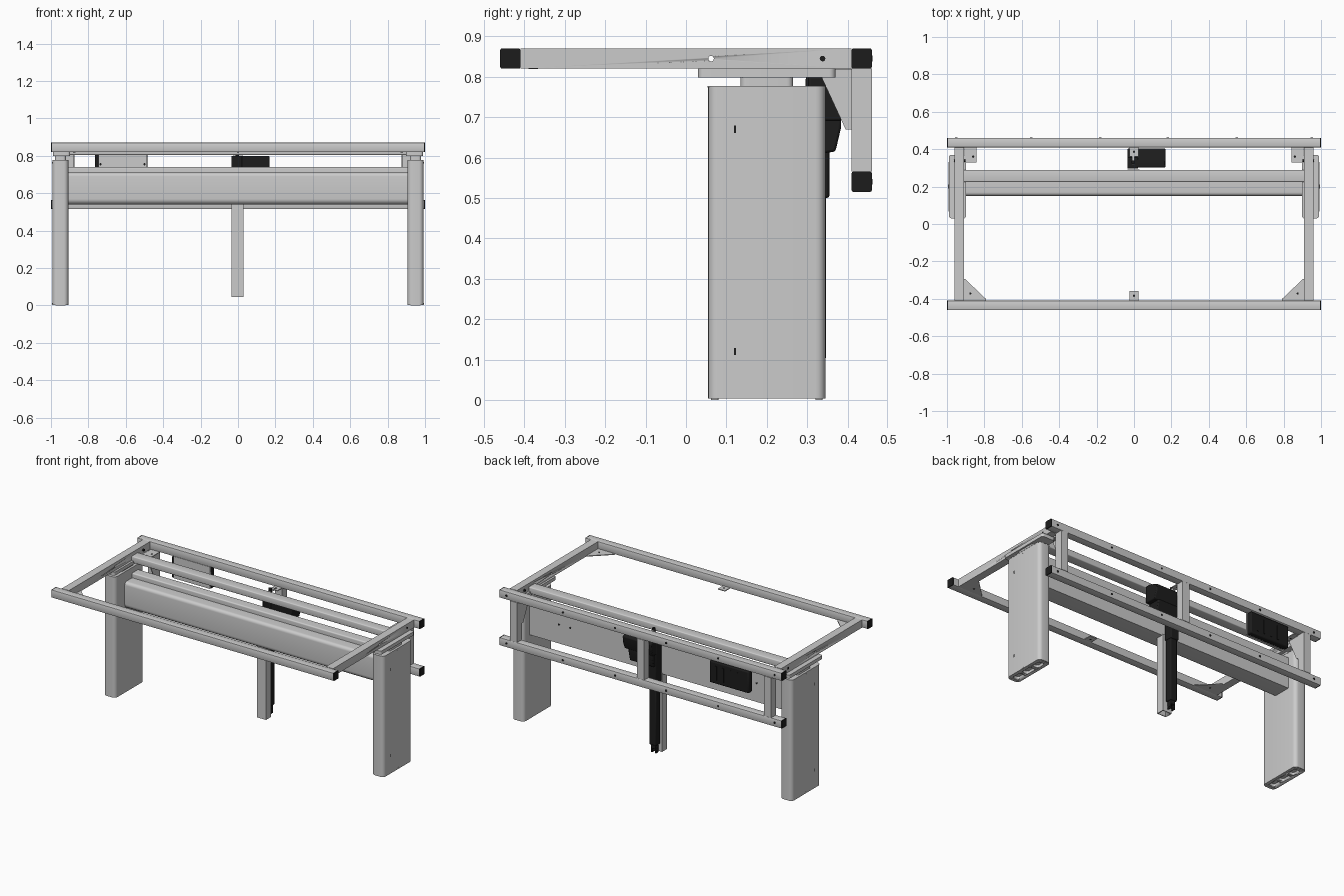
import bpy, bmesh, math
from mathutils import Vector

if "Cube" in bpy.data.objects:
    bpy.data.objects.remove(bpy.data.objects["Cube"])

black = bpy.data.materials.new("black_plastic")
black.diffuse_color = (0.012, 0.012, 0.012, 1)
black.use_nodes = True
black.node_tree.nodes["Principled BSDF"].inputs["Base Color"].default_value = black.diffuse_color


def finish(name, bm, mat=None, bevel=0, segs=2):
    bmesh.ops.recalc_face_normals(bm, faces=bm.faces)
    me = bpy.data.meshes.new(name)
    bm.to_mesh(me)
    bm.free()
    ob = bpy.data.objects.new(name, me)
    bpy.context.collection.objects.link(ob)
    if mat:
        me.materials.append(mat)
    if bevel:
        m = ob.modifiers.new("bevel", 'BEVEL')
        m.width, m.segments, m.limit_method = bevel, segs, 'ANGLE'
    bpy.ops.object.select_all(action='DESELECT')
    ob.select_set(True)
    bpy.context.view_layer.objects.active = ob
    bpy.ops.object.shade_smooth_by_angle(angle=math.radians(35))
    return ob


def prism(name, pts, axis, a, b, mat=None, bevel=0):
    """Extrude a 2D outline along an axis from a to b."""
    def put(p, t):
        return {'X': (t, p[0], p[1]), 'Y': (p[0], t, p[1]), 'Z': (p[0], p[1], t)}[axis]
    bm = bmesh.new()
    f = bm.faces.new([bm.verts.new(put(p, a)) for p in pts])
    ext = bmesh.ops.extrude_face_region(bm, geom=[f])
    d = Vector(put((0, 0), b - a))
    bmesh.ops.translate(bm, vec=d, verts=[v for v in ext['geom'] if isinstance(v, bmesh.types.BMVert)])
    return finish(name, bm, mat, bevel)


def rect(u0, u1, v0, v1, r=0, n=6):
    """Rectangle outline, optionally with rounded corners."""
    if not r:
        return [(u0, v0), (u1, v0), (u1, v1), (u0, v1)]
    pts = []
    for k, (cu, cv) in enumerate([(u1 - r, v1 - r), (u0 + r, v1 - r), (u0 + r, v0 + r), (u1 - r, v0 + r)]):
        for i in range(n + 1):
            t = math.pi / 2 * (k + i / n)
            pts.append((cu + r * math.cos(t), cv + r * math.sin(t)))
    return pts


def box(name, x0, x1, y0, y1, z0, z1, mat=None, bevel=0):
    return prism(name, rect(min(x0, x1), max(x0, x1), y0, y1), 'Z', z0, z1, mat, bevel)


def disc(name, axis, u, v, r, a, b, mat=None):
    pts = [(u + r * math.cos(i * math.pi / 8), v + r * math.sin(i * math.pi / 8)) for i in range(16)]
    return prism(name, pts, axis, a, b, mat)


def cut(ob, cutter):
    m = ob.modifiers.new("cut", 'BOOLEAN')
    m.operation, m.solver, m.object = 'DIFFERENCE', 'EXACT', cutter
    bpy.context.view_layer.objects.active = ob
    bpy.ops.object.modifier_apply(modifier=m.name)
    bpy.data.objects.remove(cutter)


# Long rails of the frame, with black end caps
for name, y, z in [("front_rail", -.46, .82), ("rear_rail", .41, .82), ("lower_rear_rail", .41, .515)]:
    prism(name, rect(y, y + .05, z, z + .05, .004, 2), 'X', -.994, .994)
    for s in (-1, 1):
        prism(name + "_end_cap", rect(y, y + .05, z, z + .05, .004, 2), 'X', s * .994, s, black)
for z in (.845, .54):
    for x in (-.95, -.55, -.18, .18, .55, .95):
        disc("rail_bolt", 'Y', x, z, .007, .459, .4615, black)

for s in (-1, 1):
    # Side rail with a through hole and a dark plug
    rail = prism("side_rail", rect(min(s * .91, s * .96), max(s * .91, s * .96), -.41, .41), 'Z', .82, .87)
    cut(rail, disc("hole_cutter", 'X', .062, .845, .007, s * .85, s * 1.02))
    disc("side_rail_plug", 'X', .338, .845, .007, s * .9, s * .9615, black)

    # Front corner gusset
    prism("corner_gusset", [(s * .91, -.41), (s * .79, -.41), (s * .79, -.402), (s * .902, -.295), (s * .91, -.295)],
          'Z', .82, .825)
    disc("gusset_bolt", 'Z', s * .875, -.372, .006, .819, .8265, black)

    # Rear post and its bracket
    box("rear_post", s * .875, s * .925, .41, .46, .565, .82)
    prism("rear_bracket_web", [(.41, .82), (.335, .82), (.335, .80), (.395, .67), (.41, .67)],
          'X', s * .875, s * .88)
    box("rear_bracket_flange", s * .842, s * .905, .33, .41, .817, .822)
    disc("bracket_bolt", 'Z', s * .86, .36, .006, .816, .8235, black)

    # Telescopic leg: outer column, sliding column, top plate
    xa, xb = sorted((s * .907, s * .992))
    leg = prism("leg_column", rect(xa, xb, .055, .345, .024), 'Z', .003, .773)
    for y0, y1 in ((.085, .145), (.165, .235), (.255, .315)):
        cut(leg, prism("slot_cutter", rect(xa + .022, xb - .022, y0, y1, .012), 'Z', -.01, .02))
    prism("leg_top_collar", rect(xa - .001, xb + .001, .053, .346, .024), 'Z', .773, .777)
    prism("leg_foot_rim_front", rect(xa + .015, xb - .015, .062, .08, .004), 'Z', 0, .004)
    prism("leg_foot_rim_rear", rect(xa + .015, xb - .015, .32, .338, .004), 'Z', 0, .004)
    prism("inner_column", rect(xa + .013, xb - .013, .135, .265, .015), 'Z', .77, .80)
    prism("leg_top_plate", rect(min(s * .897, s * .99), max(s * .897, s * .99), .03, .37, .015), 'Z', .798, .82)
    for z in (.12, .67):
        prism("leg_slit", rect(.119, .124, z - .009, z + .009), 'X', s * .98, s * .9928, black)
    for z in (.01, .763):
        prism("leg_clip", rect(.19, .21, z - .004, z + .004, .003, 3), 'X', s * .98, s * .9935)

# Large cross beam with rounded front and a raised step at the rear
arc = lambda cy, cz, r, a0, a1: [(cy + r * math.cos(math.radians(a0 + (a1 - a0) * i / 6)),
                                  cz + r * math.sin(math.radians(a0 + (a1 - a0) * i / 6))) for i in range(7)]
profile = (arc(.17, .69, .02, 90, 180) + arc(.18, .57, .03, 180, 270)
           + [(.285, .54), (.285, .74)] + arc(.233, .732, .008, 90, 180) + [(.225, .71)])
prism("cross_beam", profile, 'X', -.908, .908)
for x in (-.7, -.62, .62, .7):
    disc("beam_bolt", 'Y', x, .66, .006, .284, .287, black)

# Upper tie bar between the side rails
prism("upper_tie_bar", rect(.225, .29, .805, .847, .006, 3), 'X', -.91, .91)

# Centre rear post, hollow drop post below the beam
box("centre_rear_post", -.025, .025, .41, .46, .565, .82)
drop = box("drop_post", -.035, .03, .24, .292, .045, .545, None)
cut(drop, box("post_cutter", -.03, .025, .245, .287, .02, .5))

# Small tabs at the middle of the front and rear rails
for y0, y1 in ((-.41, -.358), (.362, .41)):
    box("centre_tab", -.025, .025, y0, y1, .82, .825)
    disc("tab_bolt", 'Z', 0, (y0 + y1) / 2, .006, .819, .8265, black)

# Linear actuator: gear housing, motor, column, tube and lower clevis
prism("actuator_gear_housing", [(.302, .80), (.34, .80), (.405, .775), (.4, .735), (.384, .69), (.302, .69)],
      'X', -.035, .168, black, .006)
prism("actuator_motor", [(.302, .70), (.384, .70), (.384, .675), (.37, .615), (.302, .605)],
      'X', -.03, .14, black, .006)
box("actuator_column", -.036, .022, .296, .355, .50, .80, black, .006)
box("actuator_tube", -.03, .018, .30, .347, .10, .51, black, .006)
box("actuator_neck", -.022, .010, .305, .34, .075, .11, black, .003)
for x in (-.024, .004):
    box("actuator_clevis", x, x + .008, .31, .336, .048, .08, black, .002)
disc("clevis_pin", 'X', .322, .06, .006, -.028, .016, black)
disc("actuator_top_rod", 'Z', -.004, .33, .010, .79, .845, black)
box("actuator_top_lug", -.012, .004, .318, .37, .82, .832)

# Control box on a mounting plate under the rear rail
box("control_box", -.765, -.485, .42, .458, .675, .815, black, .008)
box("control_box_plate", -.745, -.487, .411, .421, .68, .82)
for x in (-.735, -.50):
    disc("control_box_screw", 'Y', x, .755, .006, .4095, .415, black)
for x in (-.69, -.64, -.59, -.54):
    box("control_box_rib", x, x + .012, .455, .461, .70, .79, black)
